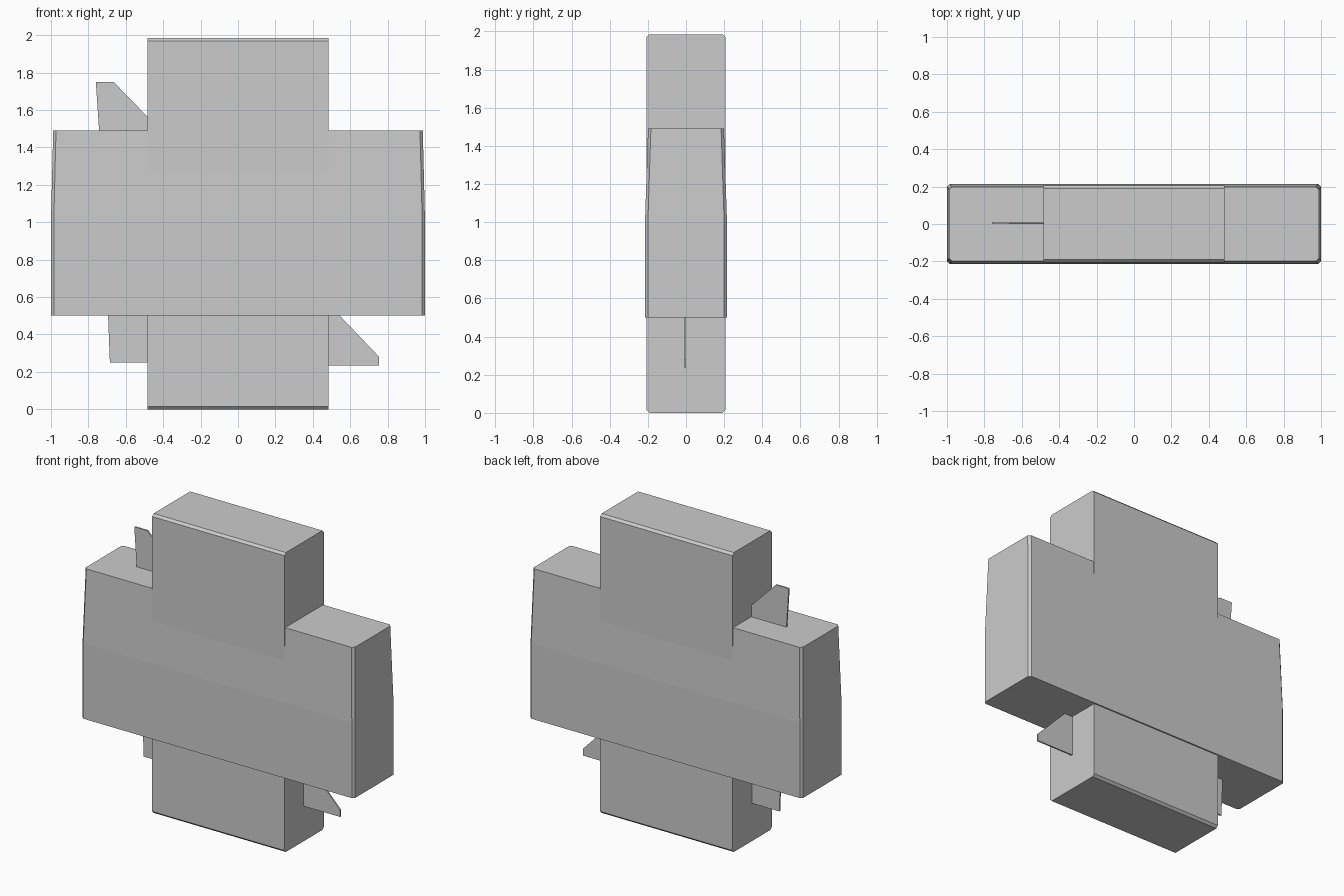
import bpy

if "Cube" in bpy.data.objects:
    bpy.data.objects.remove(bpy.data.objects["Cube"])


def mesh_object(name, verts, faces):
    me = bpy.data.meshes.new(name)
    me.from_pydata(verts, [], faces)
    me.update()
    ob = bpy.data.objects.new(name, me)
    bpy.context.collection.objects.link(ob)
    return ob


def loft(name, rings):
    """Capped solid through rings that have equal point counts."""
    n = len(rings[0])
    verts = [p for ring in rings for p in ring]
    faces = [tuple(reversed(range(n)))]
    for r in range(len(rings) - 1):
        a, b = r * n, (r + 1) * n
        faces += [(a + i, a + (i + 1) % n, b + (i + 1) % n, b + i) for i in range(n)]
    faces.append(tuple(range(len(verts) - n, len(verts))))
    return mesh_object(name, verts, faces)


def chamfered(u0, u1, v0, v1, c):
    """Rectangle outline with cut corners, counter-clockwise."""
    return [(u0 + c, v0), (u1 - c, v0), (u1, v0 + c), (u1, v1 - c),
            (u1 - c, v1), (u0 + c, v1), (u0, v1 - c), (u0, v0 + c)]


# Upright block: chamfered side profile run along x
profile = chamfered(-0.206, 0.206, 0.0, 1.985, 0.015)
loft("upright_block", [[(x, y, z) for y, z in profile] for x in (-0.485, 0.485)])

# Cross block: straight lower half, slightly tapered upper half
levels = [(0.5, 1.0, 0.215), (1.0, 1.0, 0.215), (1.49, 0.988, 0.199)]
loft("cross_block", [[(x, y, z) for x, y in chamfered(-w, w, -d, d, 0.015)]
                     for z, w, d in levels])

# Thin fins in the inner corners, tucked slightly into the blocks
fins = {
    "upper_left_fin": (0.004, [(-0.742, 1.48), (-0.48, 1.48), (-0.48, 1.56),
                               (-0.665, 1.75), (-0.76, 1.75)]),
    "lower_left_fin": (-0.004, [(-0.685, 0.25), (-0.48, 0.25), (-0.48, 0.51),
                                (-0.695, 0.51)]),
    "lower_right_fin": (-0.004, [(0.48, 0.235), (0.755, 0.235), (0.755, 0.28),
                                 (0.535, 0.51), (0.48, 0.51)]),
}
for name, (yc, outline) in fins.items():
    loft(name, [[(x, yc + s, z) for x, z in outline] for s in (0.005, -0.005)])
